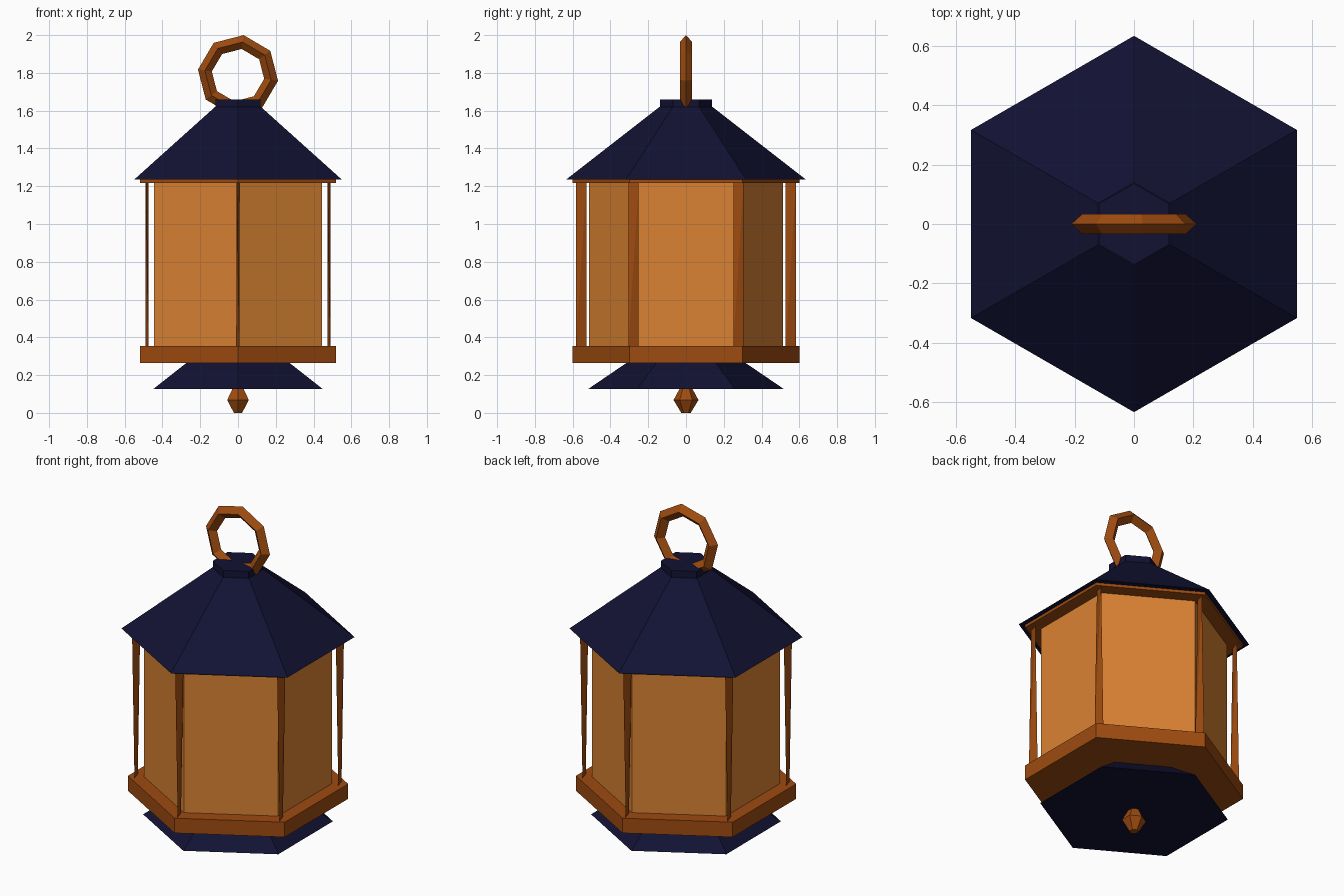
import bpy, bmesh, math

if "Cube" in bpy.data.objects:
    bpy.data.objects.remove(bpy.data.objects["Cube"])


def material(name, rgb):
    m = bpy.data.materials.new(name)
    m.diffuse_color = (*rgb, 1)
    m.use_nodes = True
    m.node_tree.nodes["Principled BSDF"].inputs["Base Color"].default_value = m.diffuse_color
    return m


NAVY = material("dark navy", (0.006, 0.006, 0.034))
BROWN = material("copper brown", (0.34, 0.07, 0.005))
GLASS = material("amber glass", (0.70, 0.225, 0.032))


def add_object(name, bm, mat):
    bmesh.ops.recalc_face_normals(bm, faces=bm.faces)
    me = bpy.data.meshes.new(name)
    bm.to_mesh(me)
    bm.free()
    me.materials.append(mat)
    ob = bpy.data.objects.new(name, me)
    bpy.context.collection.objects.link(ob)
    return ob


def lathe(name, profile, mat, sides=6):
    """Closed faceted solid from (radius, height) rings, corners on the y axis."""
    bm = bmesh.new()
    rings = []
    for r, z in profile:
        angles = [math.pi / 2 + 2 * math.pi * i / sides for i in range(sides)]
        rings.append([bm.verts.new((r * math.cos(a), r * math.sin(a), z)) for a in angles])
    for a, b in zip(rings, rings[1:]):
        for i in range(sides):
            j = (i + 1) % sides
            bm.faces.new((a[i], a[j], b[j], b[i]))
    bm.faces.new(rings[0])
    bm.faces.new(rings[-1])
    return add_object(name, bm, mat)


# Hexagonal body, from bottom to top
lathe("bottom_finial", [(0.025, 0), (0.066, 0.068), (0.03, 0.135)], BROWN)
lathe("bottom_skirt", [(0.517, 0.127), (0.31, 0.268)], NAVY)
lathe("base_plate", [(0.6, 0.265), (0.6, 0.354)], BROWN)
lathe("glass_body", [(0.513, 0.35), (0.513, 1.225)], GLASS)
lathe("top_plate", [(0.6, 1.218), (0.6, 1.236)], BROWN)
lathe("roof", [(0.635, 1.235), (0.14, 1.62)], NAVY)
lathe("roof_cap", [(0.137, 1.61), (0.137, 1.66)], NAVY)

# Thin twisted corner posts: bottom and top edges lie on opposite diagonals
for k in range(6):
    a = math.pi / 2 + k * math.pi / 3
    cx, cy, w, d = 0.555 * math.cos(a), 0.555 * math.sin(a), 0.008, 0.027
    bm = bmesh.new()
    corners = [(-w, d, 0.35), (w, -d, 0.35), (-w, -d, 1.225), (w, d, 1.225)]
    v = [bm.verts.new((cx + x, cy + y, z)) for x, y, z in corners]
    for tri in ((0, 1, 2), (0, 1, 3), (0, 2, 3), (1, 2, 3)):
        bm.faces.new([v[i] for i in tri])
    add_object(f"corner_post_{k + 1}", bm, BROWN)

# Faceted carrying ring standing in the x-z plane
bm = bmesh.new()
N, M = 8, 4
ring = []
for i in range(N):
    a = math.radians(-8) + 2 * math.pi * i / N
    loop = []
    for j in range(M):
        b = 2 * math.pi * j / M
        r = 0.177 + 0.037 * math.cos(b)
        loop.append(bm.verts.new((r * math.cos(a), 0.033 * math.sin(b), 1.788 + r * math.sin(a))))
    ring.append(loop)
for i in range(N):
    p, q = ring[i], ring[(i + 1) % N]
    for j in range(M):
        k = (j + 1) % M
        bm.faces.new((p[j], p[k], q[k], q[j]))
add_object("carrying_ring", bm, BROWN)
